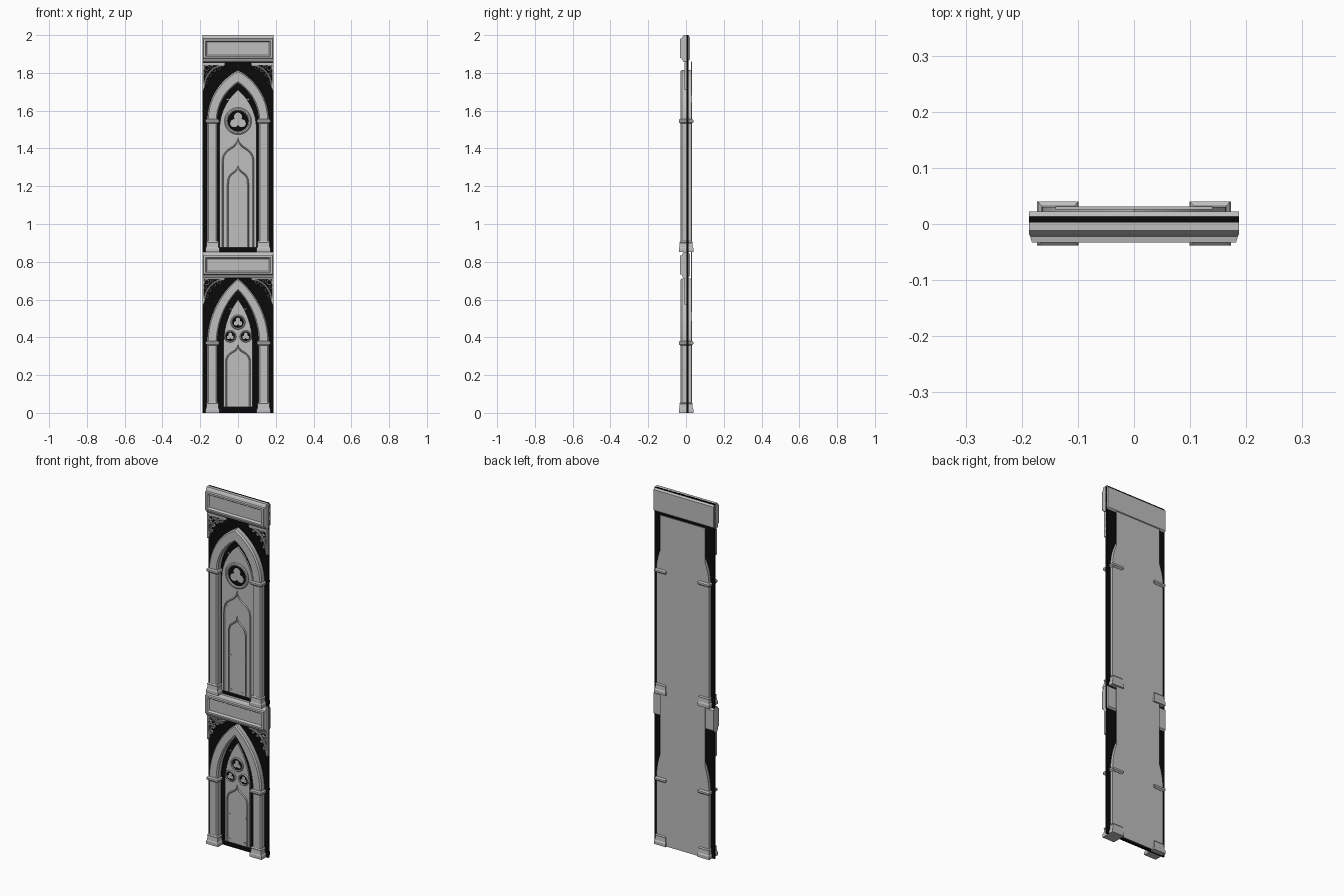
import bpy, bmesh, math
from math import sin, cos, pi

if "Cube" in bpy.data.objects:
    bpy.data.objects.remove(bpy.data.objects["Cube"], do_unlink=True)


def material(name, value):
    m = bpy.data.materials.new(name)
    m.use_nodes = True
    col = (value, value, value, 1)
    m.diffuse_color = col
    m.node_tree.nodes["Principled BSDF"].inputs["Base Color"].default_value = col
    return m


STONE = material("grey stone", 0.52)
BLACK = material("black backing", 0.003)


def loft(name, rings, mat, cap=True, loop=False):
    """Join equal rings of points with quads, then cap or close the ends."""
    bm = bmesh.new()
    vs = [[bm.verts.new(p) for p in r] for r in rings]
    n = len(vs[0])
    pairs = list(zip(vs, vs[1:])) + ([(vs[-1], vs[0])] if loop else [])
    for a, b in pairs:
        for i in range(n):
            j = (i + 1) % n
            bm.faces.new((a[i], a[j], b[j], b[i]))
    if cap and not loop:
        bm.faces.new(vs[0])
        bm.faces.new(vs[-1])
    bmesh.ops.recalc_face_normals(bm, faces=bm.faces)
    me = bpy.data.meshes.new(name)
    bm.to_mesh(me)
    bm.free()
    me.materials.append(mat)
    ob = bpy.data.objects.new(name, me)
    bpy.context.collection.objects.link(ob)
    return ob


def plate(name, pts, front, back, mat):
    return loft(name, [[(x, y, z) for x, z in pts] for y in (front, back)], mat)


def rect(x0, x1, z0, z1):
    return [(x0, z0), (x1, z0), (x1, z1), (x0, z1)]


def band(name, outer, inner, front, back, chamfer, edge=0.12, loop=False):
    """Moulding with chamfered front edges between two outlines."""
    section = [(0, back), (0, front + chamfer), (edge, front),
               (1 - edge, front), (1, front + chamfer), (1, back)]
    rings = [[(a + (c - a) * t, y, b + (d - b) * t) for t, y in section]
             for (a, b), (c, d) in zip(outer, inner)]
    return loft(name, rings, STONE, loop=loop)


def arc(cx, cz, rx, rz, a0, a1, n=16):
    return [(cx + rx * cos(a0 + (a1 - a0) * i / n), cz + rz * sin(a0 + (a1 - a0) * i / n))
            for i in range(n + 1)]


def mirrored(right):
    return right + [(-x, z) for x, z in reversed(right[:-1])]


def pointed(w, base, spring, apex):
    """Two-centred pointed arch on straight legs."""
    h = apex - spring
    r = (w * w + h * h) / (2 * w)
    return mirrored([(w, base)] + arc(w - r, spring, r, r, 0, math.asin(h / r)))


def ogee(w, base, spring, apex, n=14):
    """Arch that swells and then sweeps up to a sharp tip."""
    h = apex - spring
    right = [(w, base)]
    for i in range(n + 1):
        t = i / n
        s = 1 - t
        right.append((w * (s**3 + 3 * s * s * t + 0.3 * s * t * t),
                      spring + h * (2.1 * s * s * t + 1.5 * s * t * t + t**3)))
    return mirrored(right)


def circle(x, z, r, n=32):
    return arc(x, z, r, r, 0, 2 * pi, n)[:-1]


def roundel(name, x, z, r, front):
    """Moulded ring around a dark recess with a trefoil."""
    band(name + "_ring", circle(x, z, r), circle(x, z, r * 0.76),
         front - 0.008, front + 0.002, 0.004, 0.3, loop=True)
    plate(name + "_recess", circle(x, z, r * 0.78), front - 0.002, front, BLACK)
    leaf = []
    for i in range(48):
        a = 2 * pi * i / 48
        q = r * 0.62 * (0.45 + 0.55 * abs(cos(1.5 * (a - pi / 2))))
        leaf.append((x + q * cos(a), z + q * sin(a)))
    plate(name + "_trefoil", leaf, front - 0.003, front - 0.001, STONE)


def block(name, cx, levels):
    """Stacked moulding: each level is height, half width, front, back."""
    loft(name, [[(cx - w, f, z), (cx + w, f, z), (cx + w, b, z), (cx - w, b, z)]
                for z, w, f, b in levels], STONE)


def cornice(name, z0, z1):
    # half width, inset from bottom and top, depth
    steps = [(0.187, 0.014, 0.012, 0.022), (0.187, 0.006, 0.004, 0.013),
             (0.187, 0, 0, 0.010), (0.187, 0, 0, -0.012),
             (0.187, 0.008, 0.008, -0.018), (0.185, 0.018, 0.018, -0.022),
             (0.182, 0.021, 0.020, -0.033), (0.171, 0.030, 0.030, -0.033),
             (0.164, 0.037, 0.037, -0.022)]
    loft(name, [[(x, y, z) for x, z in rect(-w, w, z0 + lo, z1 - hi)]
                for w, lo, hi, y in steps], STONE)


def bracket(name, side, top):
    """Openwork corner bracket beneath a cornice."""
    def flip(pts):
        return [(side * x, z) for x, z in pts]
    f, b = -0.008, 0.004
    band(name + "_curve", flip(arc(0.075, top - 0.13, 0.108, 0.124, 0, pi / 2)),
         flip(arc(0.075, top - 0.13, 0.099, 0.115, 0, pi / 2)), f, b, 0.003, 0.3)
    plate(name + "_top_rail", flip(rect(0.07, 0.187, top - 0.01, top + 0.004)), f, b, STONE)
    plate(name + "_side_rail", flip(rect(0.179, 0.187, top - 0.14, top)), f, b, STONE)
    for i, (x, z, r) in enumerate([(0.166, 0.024, 0.016), (0.139, 0.019, 0.009),
                                   (0.171, 0.052, 0.009)]):
        band(f"{name}_eyelet_{i}", circle(side * x, top - z, r, 16),
             circle(side * x, top - z, r * 0.6, 16), f, b, 0.002, 0.3, loop=True)
    # cusps hanging on the inner side of the curve
    for i, a in enumerate((0.3, 0.65, 1.0, 1.3)):
        x, z = 0.075 + 0.095 * cos(a), top - 0.13 + 0.11 * sin(a)
        band(f"{name}_cusp_{i}", circle(side * x, z, 0.010, 12),
             circle(side * x, z, 0.006, 12), f, b, 0.002, 0.3, loop=True)


def spur(name, x, z, direction):
    plate(name, [(x, z - 0.006), (x + direction * 0.018, z), (x, z + 0.006)],
          FACE - 0.004, FACE, STONE)


def bay(name, base, spring, apex, inner_apex):
    """Columns and pointed arch in one piece, with capitals and bases."""
    band(name + "_arch", pointed(0.164, base, spring, apex),
         pointed(0.109, base, spring, inner_apex), -0.03, 0.03, 0.008)
    for side, label in ((1, "left"), (-1, "right")):
        cx = side * 0.1355
        block(f"{name}_{label}_capital", cx,
              [(spring - 0.012, 0.029, -0.032, 0.032), (spring - 0.005, 0.036, -0.038, 0.040),
               (spring + 0.005, 0.036, -0.038, 0.040), (spring + 0.011, 0.029, -0.032, 0.032)])
        block(f"{name}_{label}_base", cx,
              [(base, 0.037, -0.038, 0.040), (base + 0.018, 0.037, -0.038, 0.040),
               (base + 0.024, 0.033, -0.035, 0.036), (base + 0.046, 0.031, -0.033, 0.034),
               (base + 0.050, 0.034, -0.035, 0.036), (base + 0.056, 0.029, -0.031, 0.031)])
        bracket(f"{name}_{label}_bracket", side, apex + 0.035 if base else apex + 0.003)


def rib(name, shape, w, base, spring, apex, t=0.008):
    band(name, shape(w, base, spring, apex), shape(w - t, base, spring, apex - 1.6 * t),
         FACE - 0.006, FACE + 0.002, 0.005, 0.35)


FACE = -0.006

# Backing and rear sheet
plate("dark_backing", rect(-0.187, 0.187, 0, 2), 0.003, 0.013, BLACK)
plate("rear_sheet", rect(-0.14, 0.14, 0, 1.86), 0.026, 0.031, STONE)

# Cornices
cornice("top_cornice", 1.858, 2.0)
cornice("middle_cornice", 0.713, 0.852)

# Upper bay
bay("upper", 0.853, 1.545, 1.815, 1.745)
plate("upper_tracery_panel", pointed(0.098, 0.875, 1.50, 1.71), FACE, 0.004, STONE)
rib("upper_outer_ogee", ogee, 0.086, 0.875, 1.32, 1.46)
rib("upper_inner_lancet", ogee, 0.057, 0.875, 1.215, 1.315)
roundel("upper_roundel", 0, 1.545, 0.072, FACE)

# Lower bay
bay("lower", 0, 0.37, 0.712, 0.648)
plate("lower_tracery_panel", pointed(0.076, 0.03, 0.37, 0.60), FACE, 0.004, STONE)
rib("lower_ogee", ogee, 0.067, 0.03, 0.265, 0.365)
roundel("lower_top_roundel", 0, 0.48, 0.039, FACE)
for s, label in ((1, "left"), (-1, "right")):
    roundel(f"lower_{label}_roundel", s * 0.041, 0.405, 0.032, FACE)
    # Pointed spurs on the tracery
    for i, (x, z) in enumerate([(0.05, 1.09), (0.05, 0.895), (0.078, 1.36), (0.058, 0.19),
                                (0.058, 0.05), (0.06, 1.66), (0.046, 0.55)]):
        spur(f"{label}_spur_{i}", s * x, z, -s)
